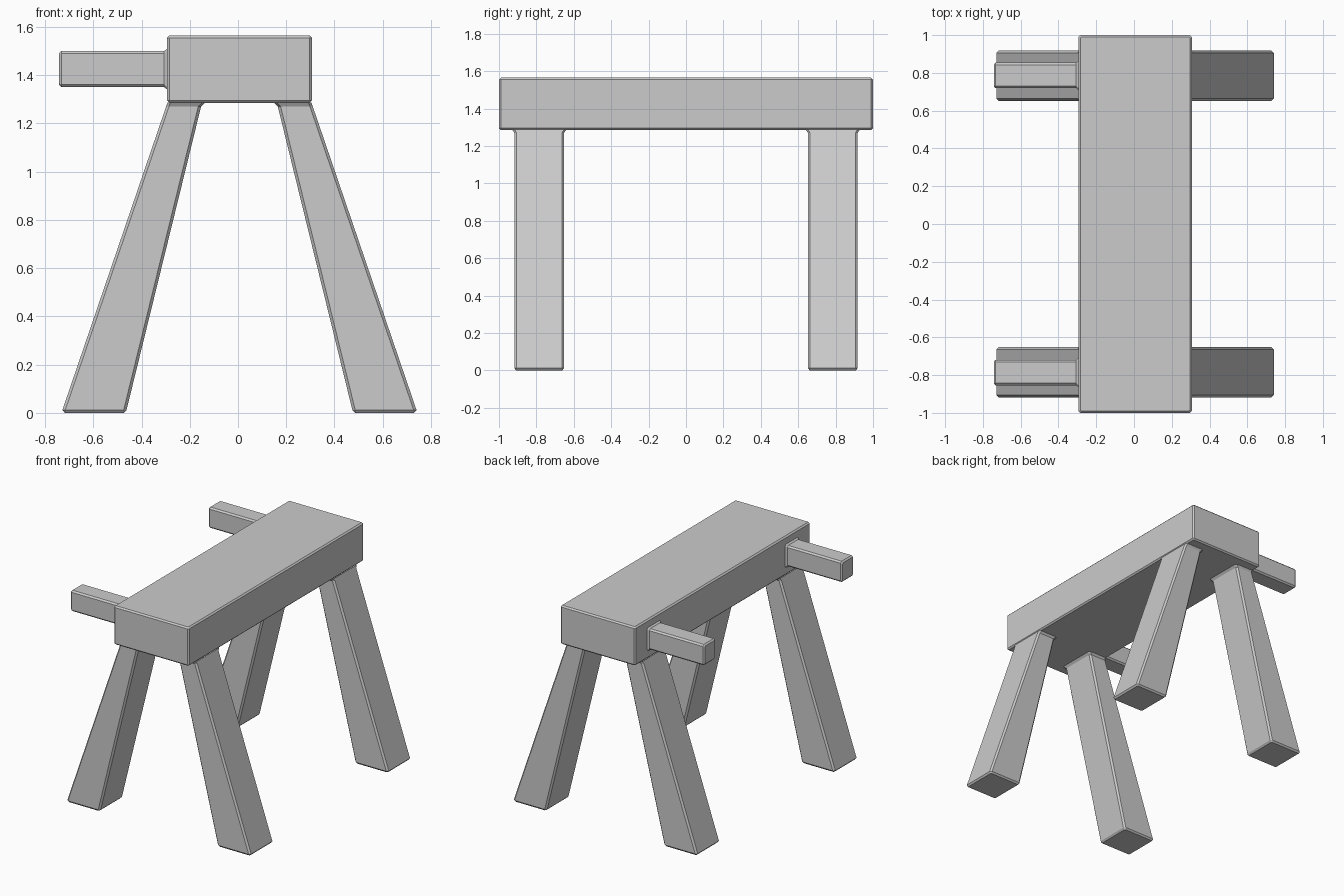
import bpy, bmesh

if "Cube" in bpy.data.objects:
    bpy.data.objects.remove(bpy.data.objects["Cube"])

CX = 0.006   # the bench body sits slightly off centre because of the pegs


def ring(u0, u1, v0, v1, c):
    """Rectangle with chamfered corners."""
    return [(u0 + c, v0), (u1 - c, v0), (u1, v0 + c), (u1, v1 - c),
            (u1 - c, v1), (u0 + c, v1), (u0, v1 - c), (u0, v0 + c)]


def loft(name, sections, place, open_end=False):
    """Join chamfered rectangles given as (t, u0, u1, v0, v1, chamfer)."""
    bm = bmesh.new()
    rings = [[bm.verts.new(place(t, u, v)) for u, v in ring(*r)]
             for t, *r in sections]
    for a, b in zip(rings, rings[1:]):
        for i in range(8):
            j = (i + 1) % 8
            bm.faces.new((a[i], a[j], b[j], b[i]))
    bm.faces.new(rings[0][::-1])
    end = bm.faces.new(rings[-1])
    bmesh.ops.recalc_face_normals(bm, faces=bm.faces)
    if open_end:
        bmesh.ops.delete(bm, geom=[end], context='FACES_ONLY')
    mesh = bpy.data.meshes.new(name)
    bm.to_mesh(mesh)
    bm.free()
    ob = bpy.data.objects.new(name, mesh)
    bpy.context.collection.objects.link(ob)
    return ob


def mirror(ob, x, y):
    m = ob.modifiers.new("mirror", 'MIRROR')
    m.use_axis = (x, y, False)
    m.use_mirror_merge = False


# Seat: one long chamfered block
b = 0.01
loft("seat", [
    (1.285, -0.30 + b, 0.30 - b, -1 + b, 1 - b, b / 2),
    (1.285 + b, -0.30, 0.30, -1, 1, b),
    (1.565 - b, -0.30, 0.30, -1, 1, b),
    (1.565, -0.30 + b, 0.30 - b, -1 + b, 1 - b, b / 2),
], lambda t, u, v: (u, v, t)).location.x = CX

# Legs: splayed, tapering upward, with a small flare under the seat
leg = loft("legs", [
    (0.0, 0.480, 0.724, 0.662, 0.908, 0.006),
    (0.012, 0.468, 0.734, 0.652, 0.918, 0.012),
    (1.27, 0.159, 0.304, 0.652, 0.918, 0.012),
    (1.287, 0.142, 0.298, 0.640, 0.928, 0.012),
], lambda t, u, v: (u, v, t), open_end=True)
leg.location.x = CX
mirror(leg, True, True)

# Pegs: two square bars sticking out of the left side
peg = loft("side_pegs", [
    (-0.742, 0.728, 0.845, 1.36, 1.49, 0.006),
    (-0.732, 0.719, 0.854, 1.35, 1.50, 0.011),
    (-0.306, 0.719, 0.854, 1.35, 1.50, 0.011),
    (-0.293, 0.709, 0.864, 1.34, 1.51, 0.011),
], lambda t, u, v: (t, u, v), open_end=True)
mirror(peg, False, True)
